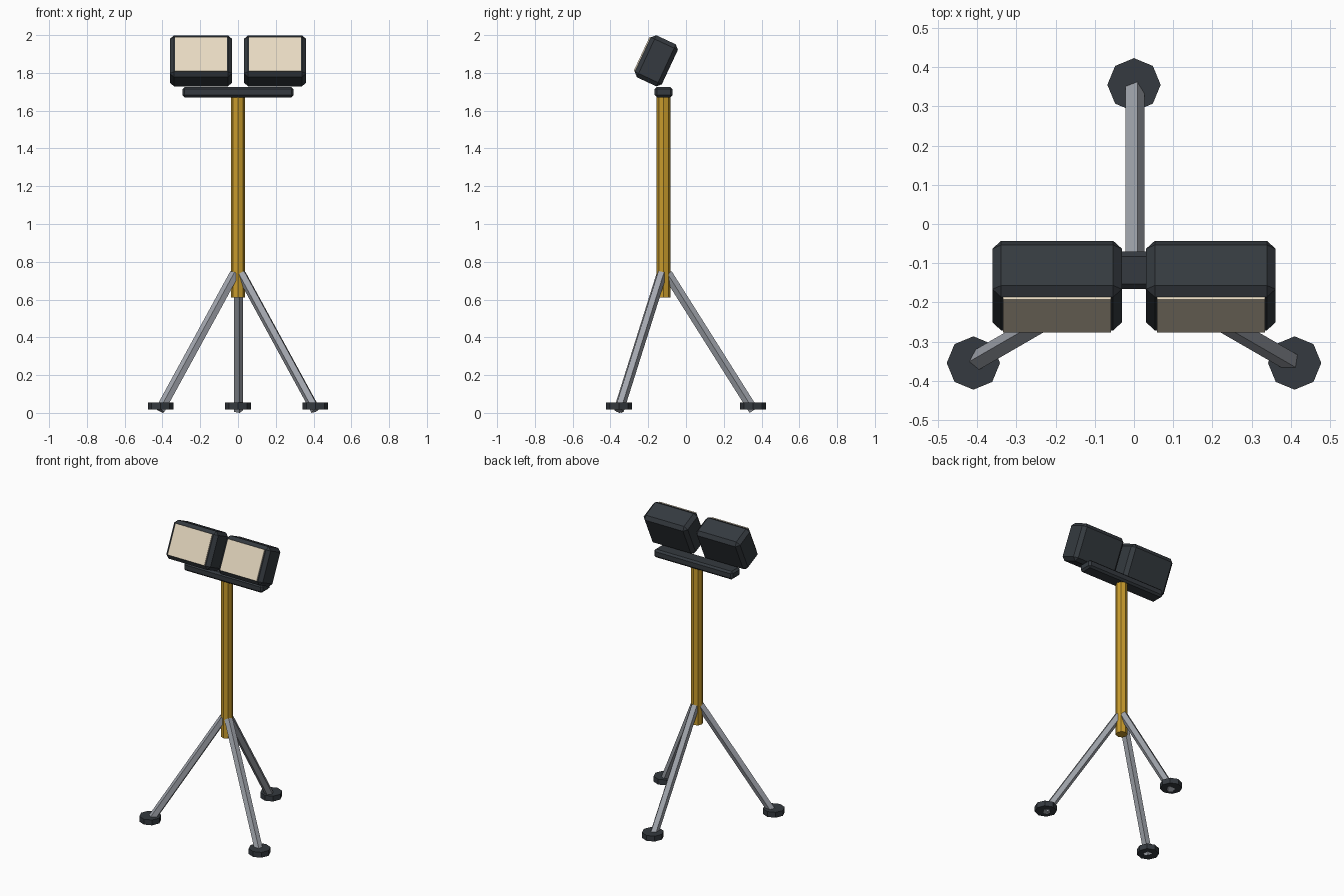
import bpy
import math
from mathutils import Matrix, Vector

cube = bpy.data.objects.get("Cube")
if cube:
    bpy.data.objects.remove(cube, do_unlink=True)


def material(name, rgb):
    m = bpy.data.materials.new(name)
    m.use_nodes = True
    m.diffuse_color = (*rgb, 1)
    bsdf = next(n for n in m.node_tree.nodes if n.type == "BSDF_PRINCIPLED")
    bsdf.inputs["Base Color"].default_value = (*rgb, 1)
    return m


DARK = material("dark_housing", (0.035, 0.042, 0.05))
YELLOW = material("yellow_paint", (0.58, 0.33, 0.025))
STEEL = material("grey_steel", (0.36, 0.38, 0.42))
LENS = material("warm_lens", (0.85, 0.74, 0.57))

POLE_Y = -0.118


def box(name, size, mat, matrix, bevel=0):
    bpy.ops.mesh.primitive_cube_add(size=1)
    ob = bpy.context.object
    ob.name = name
    ob.data.transform(Matrix.Diagonal((*size, 1)))
    ob.matrix_world = matrix
    ob.data.materials.append(mat)
    if bevel:
        mod = ob.modifiers.new("bevel", "BEVEL")
        mod.width = bevel
        mod.segments = 1
    return ob


def prism(name, sides, radius, height, mat, matrix):
    bpy.ops.mesh.primitive_cylinder_add(vertices=sides, radius=radius, depth=height)
    ob = bpy.context.object
    ob.name = name
    # put the first corner on local +x
    ob.data.transform(Matrix.Rotation(-math.pi / 2, 4, "Z"))
    ob.matrix_world = matrix
    ob.data.materials.append(mat)
    return ob


# Mast and crossbar
prism("mast", 8, 0.037, 1.07, YELLOW, Matrix.Translation((0, POLE_Y, 1.145)))
box("crossbar", (0.59, 0.095, 0.055), DARK,
    Matrix.Translation((0, POLE_Y, 1.698)), 0.012)

# Three legs, each with a foot pad
top, bottom = Vector((0, 0.02, 0.737)), Vector((0, 0.476, 0.0137))
axis = (top - bottom).normalized()
right = Vector((1, 0, 0))
up = axis.cross(right)
if up.z < 0:
    up, axis = -up, -axis
leg_frame = Matrix((right, up, right.cross(up))).transposed().to_4x4()
leg_frame = Matrix.Translation((top + bottom) / 2) @ leg_frame
for i, side in enumerate(("back", "front_right", "front_left")):
    turn = Matrix.Translation((0, POLE_Y, 0)) @ Matrix.Rotation(i * math.tau / 3, 4, "Z")
    prism(side + "_leg", 5, 0.027, (top - bottom).length, STEEL, turn @ leg_frame)
    spot = turn @ Vector((0, 0.473, 0.037))
    prism(side + "_foot", 8, 0.068, 0.036, DARK, Matrix.Translation(spot))

# Two tilted lamps with lens plates
for side, sign in (("left", 1), ("right", -1)):
    tilt = (Matrix.Translation((sign * 0.196, -0.157, 1.864))
            @ Matrix.Rotation(math.radians(-25), 4, "X"))
    box(side + "_lamp_housing", (0.33, 0.158, 0.245), DARK, tilt, 0.022)
    box(side + "_lamp_lens", (0.275, 0.02, 0.2), LENS,
        tilt @ Matrix.Translation((0, -0.076, 0)))
